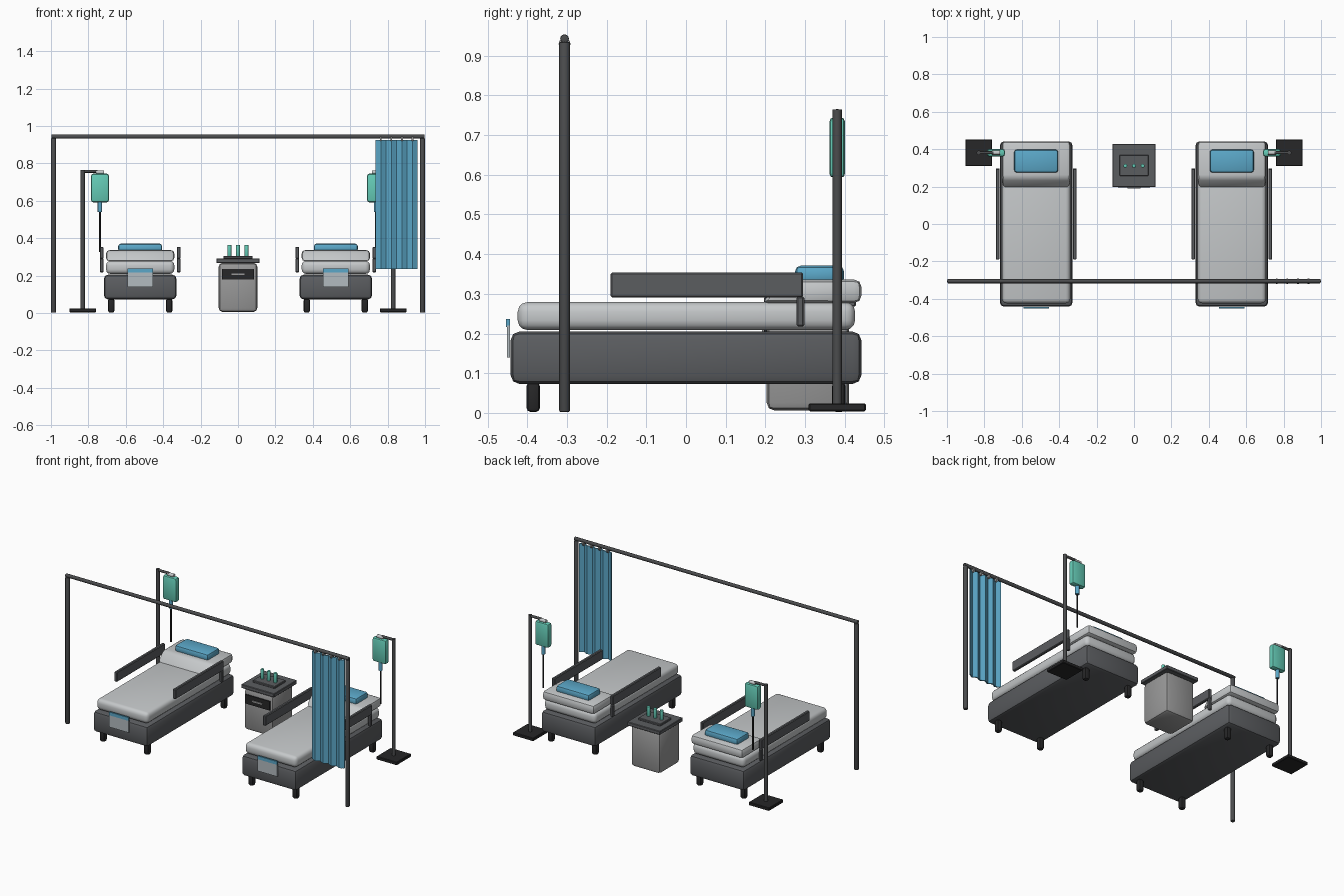
import bpy, bmesh, math
from mathutils import Vector

if "Cube" in bpy.data.objects:
    bpy.data.objects.remove(bpy.data.objects["Cube"])


def mat(name, r, g, b):
    m = bpy.data.materials.new(name)
    m.diffuse_color = (r, g, b, 1)
    m.use_nodes = True
    m.node_tree.nodes["Principled BSDF"].inputs["Base Color"].default_value = m.diffuse_color
    return m


FRAME = mat("dark grey", 0.105, 0.11, 0.118)
POLE = mat("pole grey", 0.07, 0.072, 0.075)
BLACK = mat("near black", 0.02, 0.02, 0.021)
SHEET = mat("sheet grey", 0.56, 0.58, 0.59)
CABINET = mat("cabinet grey", 0.32, 0.32, 0.32)
BLUE = mat("blue", 0.105, 0.39, 0.58)
GREEN = mat("green", 0.13, 0.6, 0.47)
PAPER = mat("paper grey", 0.45, 0.50, 0.53)


def finish(name, bm, material):
    bmesh.ops.recalc_face_normals(bm, faces=bm.faces)
    me = bpy.data.meshes.new(name)
    bm.to_mesh(me)
    bm.free()
    me.materials.append(material)
    ob = bpy.data.objects.new(name, me)
    bpy.context.collection.objects.link(ob)
    bpy.context.view_layer.objects.active = ob
    bpy.ops.object.select_all(action='DESELECT')
    ob.select_set(True)
    bpy.ops.object.shade_smooth_by_angle(angle=math.radians(35))
    return ob


def round_edges(bm, bevel, seg):
    if bevel:
        bmesh.ops.bevel(bm, geom=bm.edges[:], offset=bevel, segments=seg,
                        profile=0.5, affect='EDGES', clamp_overlap=True)


def box(name, x, y, z, material, bevel=0.0, seg=2):
    """Box from (min, max) pairs."""
    bm = bmesh.new()
    bmesh.ops.create_cube(bm, size=1)
    for v in bm.verts:
        v.co = Vector([(a[0] + a[1]) / 2 + c * abs(a[1] - a[0])
                       for a, c in zip((x, y, z), v.co)])
    round_edges(bm, bevel, seg)
    return finish(name, bm, material)


def rod(name, a, b, r, material, sides=12, bevel=0.0):
    """Cylinder between two points."""
    a, b = Vector(a), Vector(b)
    bm = bmesh.new()
    bmesh.ops.create_cone(bm, cap_ends=True, segments=sides, radius1=r,
                          radius2=r, depth=(b - a).length)
    if bevel:
        rim = [e for e in bm.edges if abs(e.verts[0].co.z - e.verts[1].co.z) < 1e-5]
        bmesh.ops.bevel(bm, geom=rim, offset=bevel, segments=2, profile=0.5,
                        affect='EDGES')
    q = Vector((0, 0, 1)).rotation_difference(b - a)
    for v in bm.verts:
        v.co = q @ v.co + (a + b) / 2
    return finish(name, bm, material)


def extrude(name, pts, axis_vec, material, bevel=0.0):
    """Closed profile of 3D points pushed along a vector."""
    bm = bmesh.new()
    f = bm.faces.new([bm.verts.new(p) for p in pts])
    ret = bmesh.ops.extrude_face_region(bm, geom=[f])
    bmesh.ops.translate(bm, vec=axis_vec, verts=[
        g for g in ret["geom"] if isinstance(g, bmesh.types.BMVert)])
    round_edges(bm, bevel, 2)
    return finish(name, bm, material)


for s, side in ((-1, "left"), (1, "right")):
    cx = s * 0.523

    def nm(part):
        return f"{side}_{part}"

    def cen(w, c=cx):
        return (c - w / 2, c + w / 2)

    # bed base, mattress, raised head section and pillow
    box(nm("bed_frame"), cen(0.388), (-0.442, 0.442), (0.073, 0.205), FRAME, 0.022)
    box(nm("mattress"), cen(0.365), (-0.424, 0.426), (0.209, 0.279), SHEET, 0.024, 3)
    hx = cx - 0.1825
    extrude(nm("head_section"),
            [(hx, 0.19, 0.277), (hx, 0.245, 0.336), (hx, 0.442, 0.336), (hx, 0.442, 0.277)],
            (0.365, 0, 0), SHEET, 0.018)
    box(nm("pillow"), cen(0.235), (0.275, 0.398), (0.325, 0.371), BLUE, 0.014)

    # casters
    for dx in (-0.155, 0.155):
        for y in (-0.385, 0.385):
            box(nm("caster"), cen(0.034, cx + dx), (y - 0.017, y + 0.017),
                (0.002, 0.078), BLACK, 0.011)

    # side rails with their posts
    for d in (-1, 1):
        rx = cx + d * 0.206
        box(nm("side_rail"), cen(0.02, rx), (-0.19, 0.295), (0.291, 0.354), FRAME, 0.004, 1)
        box(nm("rail_post"), cen(0.02, rx), (0.278, 0.298), (0.218, 0.293), FRAME, 0.004, 1)

    # chart on the foot end
    box(nm("chart_sheet"), cen(0.137), (-0.451, -0.443), (0.14, 0.22), PAPER)
    box(nm("chart_clip"), cen(0.137), (-0.453, -0.443), (0.216, 0.237), BLUE)

    # drip stand
    px, bx, y = s * 0.83, s * 0.738, 0.381
    box(nm("stand_base"), cen(0.144, px), (0.309, 0.453), (0.004, 0.024), BLACK, 0.003, 1)
    rod(nm("stand_pole"), (px, y, 0.015), (px, y, 0.765), 0.0115, POLE)
    rod(nm("stand_arm"), (px, y, 0.758), (bx + s * 0.012, y, 0.758), 0.008, POLE)
    rod(nm("bag_hook"), (bx - 0.022, y, 0.752), (bx + 0.022, y, 0.752), 0.011, SHEET)
    box(nm("fluid_bag"), cen(0.096, bx), (y - 0.02, y + 0.02), (0.592, 0.745), GREEN, 0.012)
    rod(nm("drip_chamber"), (bx, y, 0.54), (bx, y, 0.597), 0.012, BLUE)
    rod(nm("drip_tube"), (bx, y, 0.325), (bx, y, 0.545), 0.005, BLACK, 8)

    # curtain rail post
    rod(nm("curtain_post"), (s * 0.986, -0.306, 0.002), (s * 0.986, -0.306, 0.935),
        0.0135, POLE, 12, 0.004)

# curtain rail
rod("curtain_rail", (-0.998, -0.306, 0.943), (0.998, -0.306, 0.943), 0.011, POLE, 12, 0.003)

# pleated curtain
n, t = 24, 0.004
wave = [(0.735 + 0.226 * i / n, -0.306 + 0.007 * math.cos(i / n * 8 * math.pi))
        for i in range(n + 1)]
outline = [(x, y - t, 0.235) for x, y in wave] + [(x, y + t, 0.235) for x, y in reversed(wave)]
extrude("curtain", outline, (0, 0, 0.689), BLUE)
for i in range(4):
    x = 0.763 + i * 0.0565
    rod("curtain_ring", (x - 0.005, -0.306, 0.93), (x + 0.005, -0.306, 0.93), 0.015, CABINET)

# bedside cabinet
box("cabinet_body", (-0.103, 0.103), (0.203, 0.411), (0.006, 0.268), CABINET, 0.02)
box("cabinet_top", (-0.116, 0.116), (0.197, 0.428), (0.268, 0.292), FRAME, 0.003, 1)
box("cabinet_drawer", (-0.086, 0.086), (0.196, 0.206), (0.178, 0.236), BLACK)
box("drawer_handle", (-0.035, 0.035), (0.191, 0.197), (0.203, 0.212), CABINET)
box("tray", (-0.078, 0.078), (0.257, 0.369), (0.29, 0.305), FRAME, 0.003, 1)
for x in (-0.046, 0, 0.046):
    rod("bottle", (x, 0.311, 0.303), (x, 0.311, 0.365), 0.0105, GREEN, 12, 0.002)
